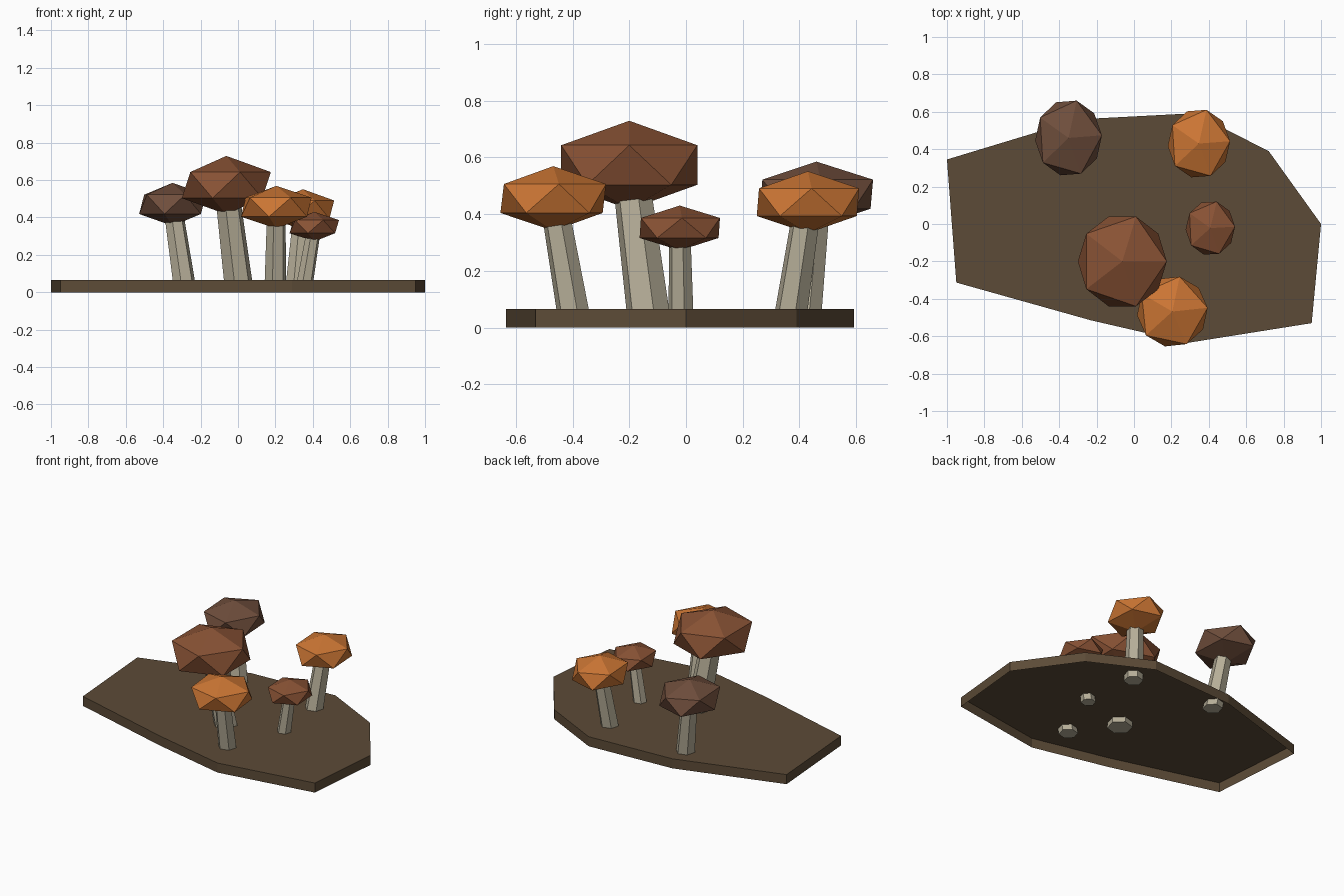
import bpy, bmesh, math
from mathutils import Vector, Matrix

if "Cube" in bpy.data.objects:
    bpy.data.objects.remove(bpy.data.objects["Cube"])


def material(name, rgb):
    m = bpy.data.materials.new(name)
    m.diffuse_color = (*rgb, 1.0)
    m.use_nodes = True
    m.node_tree.nodes["Principled BSDF"].inputs["Base Color"].default_value = m.diffuse_color
    return m


SOIL = material("dark_soil", (0.107, 0.070, 0.038))
STEM = material("pale_stem", (0.468, 0.423, 0.314))
ORANGE = material("orange_cap", (0.600, 0.180, 0.034))
BROWN = material("brown_cap", (0.250, 0.085, 0.035))
DARK = material("dark_brown_cap", (0.160, 0.076, 0.045))


def finish(name, bm, mat):
    bmesh.ops.recalc_face_normals(bm, faces=bm.faces)
    mesh = bpy.data.meshes.new(name)
    bm.to_mesh(mesh)
    bm.free()
    mesh.materials.append(mat)
    ob = bpy.data.objects.new(name, mesh)
    bpy.context.collection.objects.link(ob)
    return ob


# Ground slab: irregular outline, top and side walls, open underneath
TOP = 0.065
outline = [(-1, 0.345), (-0.95, -0.313), (-0.23, -0.515), (0.29, -0.635),
           (0.95, -0.53), (1, 0), (0.72, 0.39), (0.32, 0.592), (-0.29, 0.56)]
bm = bmesh.new()
upper = [bm.verts.new((x, y, TOP)) for x, y in outline]
lower = [bm.verts.new((x, y, 0)) for x, y in outline]
bm.faces.new(upper)
for i in range(len(outline)):
    j = (i + 1) % len(outline)
    bm.faces.new((upper[i], lower[i], lower[j], upper[j]))
finish("ground_slab", bm, SOIL)


# Stem: leaning, slightly tapered six-sided prism that ends inside the cap
def stem(name, base, cap_centre, radius, z0=0.025, turn=15):
    foot = Vector((base[0], base[1], TOP))
    axis = Vector(cap_centre) - foot
    bm = bmesh.new()
    rings = []
    for z, r in ((z0, radius), (cap_centre[2] - 0.03, radius * 0.85)):
        c = foot + axis * ((z - TOP) / axis.z)
        angles = [math.radians(60 * k + turn) for k in range(6)]
        rings.append([bm.verts.new((c.x + r * math.cos(a), c.y + r * math.sin(a), z))
                      for a in angles])
    a, b = rings
    bm.faces.new(a)
    bm.faces.new(b)
    for i in range(6):
        j = (i + 1) % 6
        bm.faces.new((a[i], a[j], b[j], b[i]))
    finish(name, bm, STEM)


# Cap: flattened icosahedron
def cap(name, centre, size, turn, mat):
    bm = bmesh.new()
    m = (Matrix.Translation(centre) @ Matrix.Diagonal((*size, 1))
         @ Matrix.Rotation(math.radians(turn), 4, 'Z'))
    bmesh.ops.create_icosphere(bm, subdivisions=1, radius=1, matrix=m)
    finish(name, bm, mat)


# name, stem foot, stem radius, cap centre, cap half sizes, cap turn, cap colour
mushrooms = [
    ("large", (0.0, -0.135), 0.079, (-0.0625, -0.20, 0.573), (0.266, 0.282, 0.156), 0, BROWN),
    ("back_left", (-0.29, 0.42), 0.062, (-0.35, 0.46, 0.470), (0.200, 0.230, 0.115), 4, DARK),
    ("front", (0.20, -0.40), 0.060, (0.205, -0.468, 0.455), (0.212, 0.213, 0.114), 6, ORANGE),
    ("back_right", (0.315, 0.372), 0.060, (0.347, 0.430, 0.442), (0.187, 0.208, 0.109), 4, ORANGE),
    ("small", (0.36, -0.018), 0.046, (0.408, -0.022, 0.351), (0.148, 0.164, 0.079), 3, BROWN),
]
for name, foot, r, centre, size, turn, mat in mushrooms:
    stem(name + "_stem", foot, centre, r)
    cap(name + "_cap", centre, size, turn, mat)
